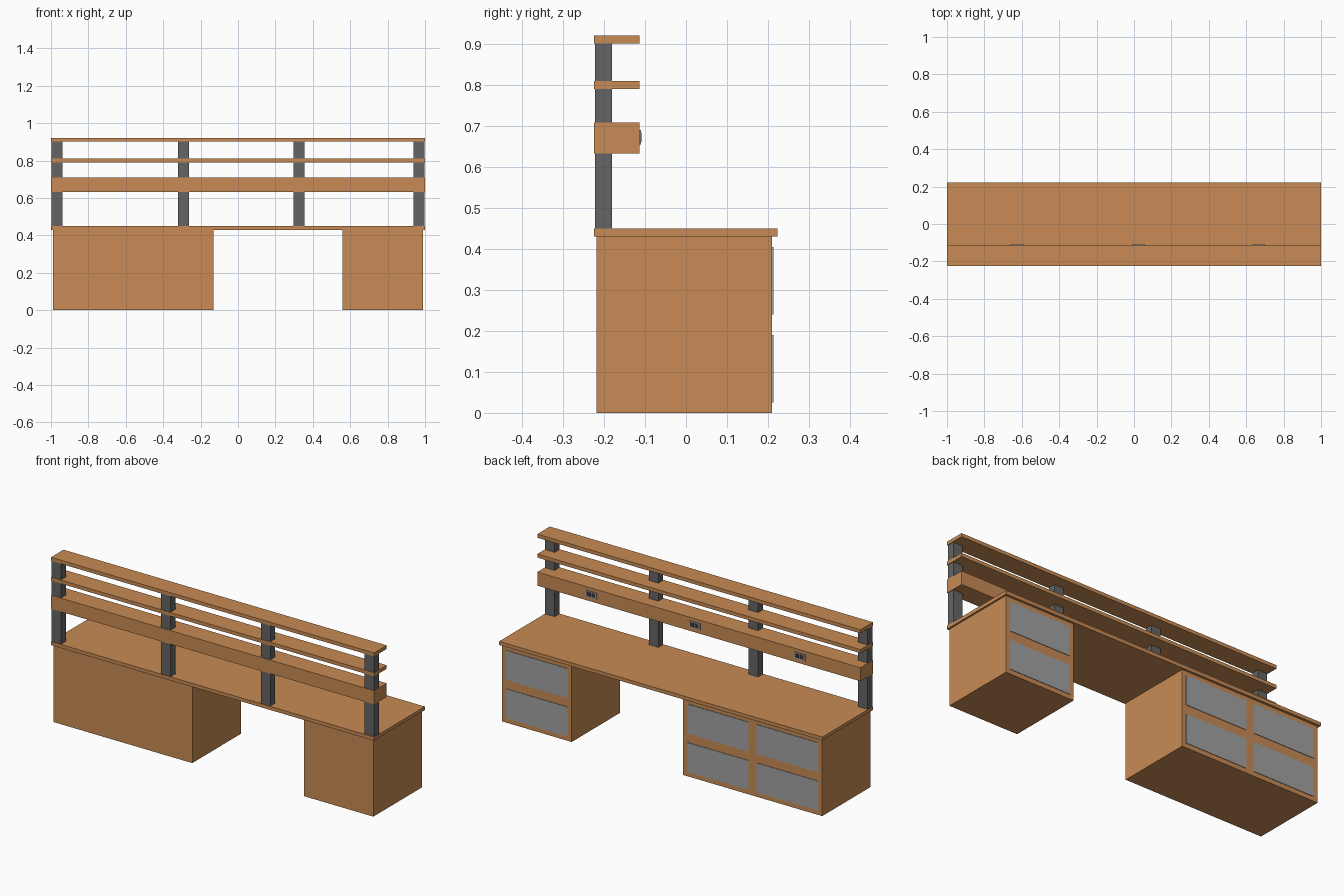
import bpy

if "Cube" in bpy.data.objects:
    bpy.data.objects.remove(bpy.data.objects["Cube"])


def material(name, color):
    m = bpy.data.materials.new(name)
    m.diffuse_color = (*color, 1)
    m.use_nodes = True
    m.node_tree.nodes["Principled BSDF"].inputs["Base Color"].default_value = m.diffuse_color
    return m


wood = material("wood", (0.58, 0.26, 0.09))
steel = material("dark_steel", (0.13, 0.13, 0.13))
panel = material("drawer_grey", (0.36, 0.36, 0.36))
black = material("socket_dark", (0.04, 0.04, 0.04))


def box(name, x, y, z, mat):
    """Box from (min, max) ranges on each axis."""
    spans = (x, y, z)
    bpy.ops.mesh.primitive_cube_add(size=1, location=[(a + b) / 2 for a, b in spans])
    ob = bpy.context.object
    ob.name = name
    ob.scale = [b - a for a, b in spans]
    bpy.ops.object.transform_apply(location=False, rotation=False, scale=True)
    ob.data.materials.append(mat)
    return ob


# Worktop
box("worktop", (-1, 1), (-0.225, 0.223), (0.43, 0.45), wood)

# Cabinets with grids of drawer fronts on the +y side
DRAWER_W, MARGIN, GAP = 0.38, 0.025, 0.05
for name, x0, columns in (("wide_cabinet", -0.99, 2), ("narrow_cabinet", 0.56, 1)):
    width = 2 * MARGIN + columns * DRAWER_W + (columns - 1) * GAP
    box(name, (x0, x0 + width), (-0.218, 0.21), (0, 0.43), wood)
    for c in range(columns):
        dx = x0 + MARGIN + c * (DRAWER_W + GAP)
        for z in ((0.025, 0.19), (0.24, 0.405)):
            box(name + "_drawer_front", (dx, dx + DRAWER_W), (0.20, 0.213), z, panel)

# Upright posts
for x in (-0.968, -0.291, 0.326, 0.968):
    box("post", (x - 0.029, x + 0.029), (-0.222, -0.18), (0.45, 0.901), steel)

# Shelves and the deep power rail
for name, z in (("power_rail", (0.633, 0.709)),
                ("middle_shelf", (0.79, 0.81)),
                ("top_shelf", (0.901, 0.921))):
    box(name, (-1, 1), (-0.225, -0.114), z, wood)

# Outlet plates with paired sockets
for x in (-0.625, 0.025, 0.665):
    box("outlet_plate", (x - 0.035, x + 0.035), (-0.12, -0.110), (0.655, 0.69), panel)
    for s in (-0.015, 0.015):
        box("socket", (x + s - 0.011, x + s + 0.011), (-0.115, -0.109),
            (0.661, 0.684), black)
